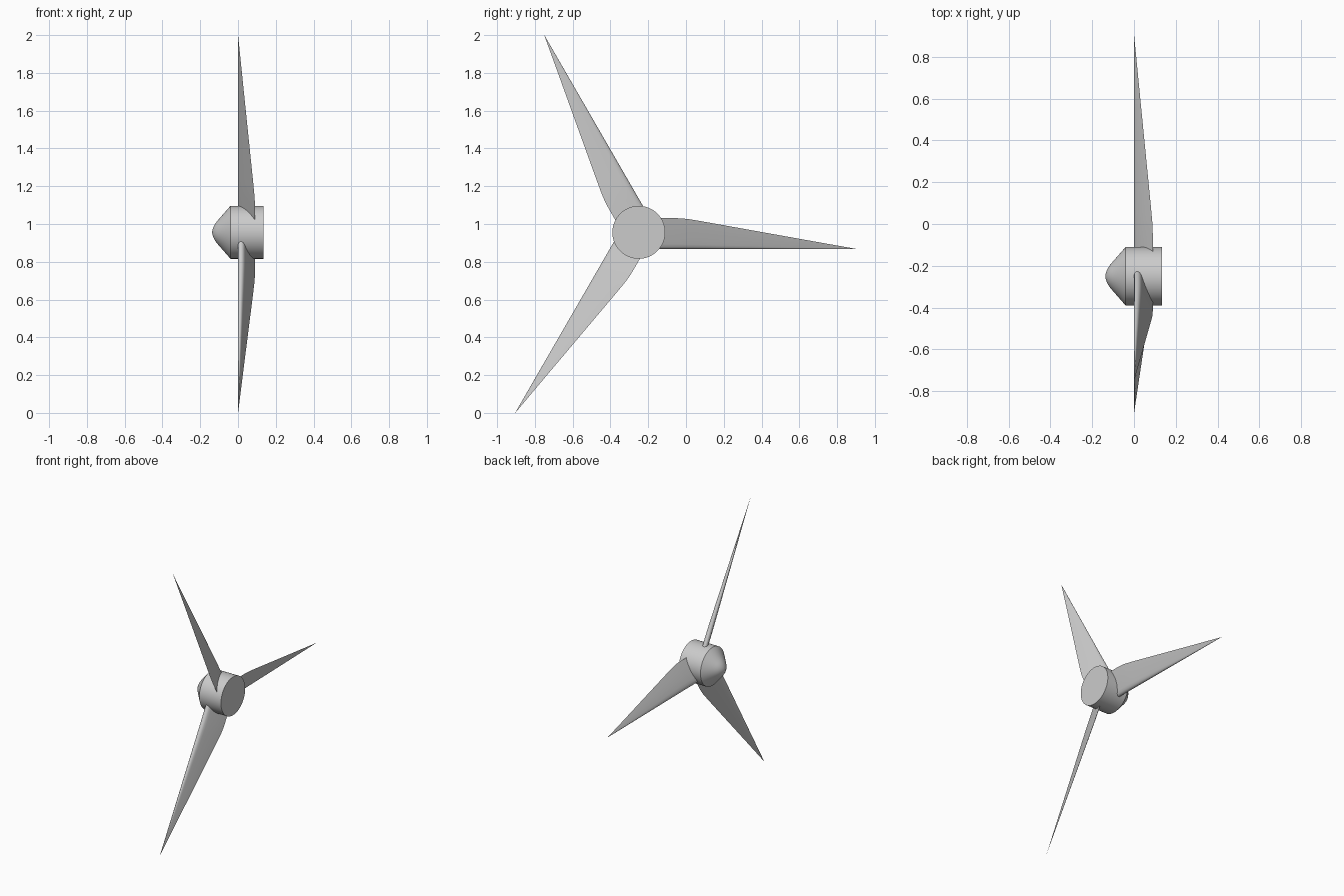
import bpy, bmesh, math
from mathutils import Matrix, Vector

if "Cube" in bpy.data.objects:
    bpy.data.objects.remove(bpy.data.objects["Cube"])

CENTER = Vector((0, -0.25, 0.956))
SIDES = 64


def make_object(name, bm, smooth_angle=None):
    bmesh.ops.recalc_face_normals(bm, faces=bm.faces)
    mesh = bpy.data.meshes.new(name)
    bm.to_mesh(mesh)
    bm.free()
    obj = bpy.data.objects.new(name, mesh)
    bpy.context.collection.objects.link(obj)
    obj.location = CENTER
    if smooth_angle:
        bpy.ops.object.select_all(action='DESELECT')
        obj.select_set(True)
        bpy.context.view_layer.objects.active = obj
        bpy.ops.object.shade_smooth_by_angle(angle=math.radians(smooth_angle))
    return obj


def loft(bm, rings):
    rows = [[bm.verts.new(p) for p in ring] for ring in rings]
    n = len(rows[0])
    for a, b in zip(rows, rows[1:]):
        for i in range(n):
            j = (i + 1) % n
            bm.faces.new((a[i], a[j], b[j], b[i]))
    bm.faces.new(rows[0])
    bm.faces.new(rows[-1])


def turned(name, profile):
    # Solid of revolution about the x axis from (x, radius) pairs
    bm = bmesh.new()
    angles = [2 * math.pi * i / SIDES for i in range(SIDES)]
    loft(bm, [[(x, r * math.cos(a), r * math.sin(a)) for a in angles]
              for x, r in profile])
    return make_object(name, bm, 25)


# Hub drum and rounded nose cone
turned("hub", [(-0.04, 0.14), (0.135, 0.14)])
turned("nose_cone", [(-0.04, 0.14), (-0.103, 0.068), (-0.113, 0.056),
                     (-0.123, 0.042), (-0.131, 0.026), (-0.136, 0.01),
                     (-0.137, 0.002)])

# Blade section: round leading edge tapering to a sharp, pitched trailing edge
section = [(0.09, 0.164), (0.060, 0.122), (0.034, 0.082), (0.012, 0.046),
           (0.003, 0.028), (0.0, 0.016), (0.003, 0.006), (0.010, 0.001),
           (0.018, 0.0), (0.027, 0.004), (0.034, 0.012), (0.040, 0.026),
           (0.050, 0.052), (0.065, 0.092), (0.080, 0.134)]

# Span position and chord scale, straight taper from the shoulder to the tip
span = [(0.06, 1.0), (0.18, 1.0), (0.22, 0.995), (0.26, 0.972), (0.30, 0.932),
        (0.35, 0.88), (0.60, 0.607), (0.90, 0.279), (1.1547, 0.004)]

for k in range(3):
    bm = bmesh.new()
    loft(bm, [[(x * c, s, -0.089 + u * c) for x, u in section] for s, c in span])
    bm.transform(Matrix.Rotation(math.radians(120 * k), 4, 'X'))
    make_object(f"blade_{k + 1}", bm, 40)
